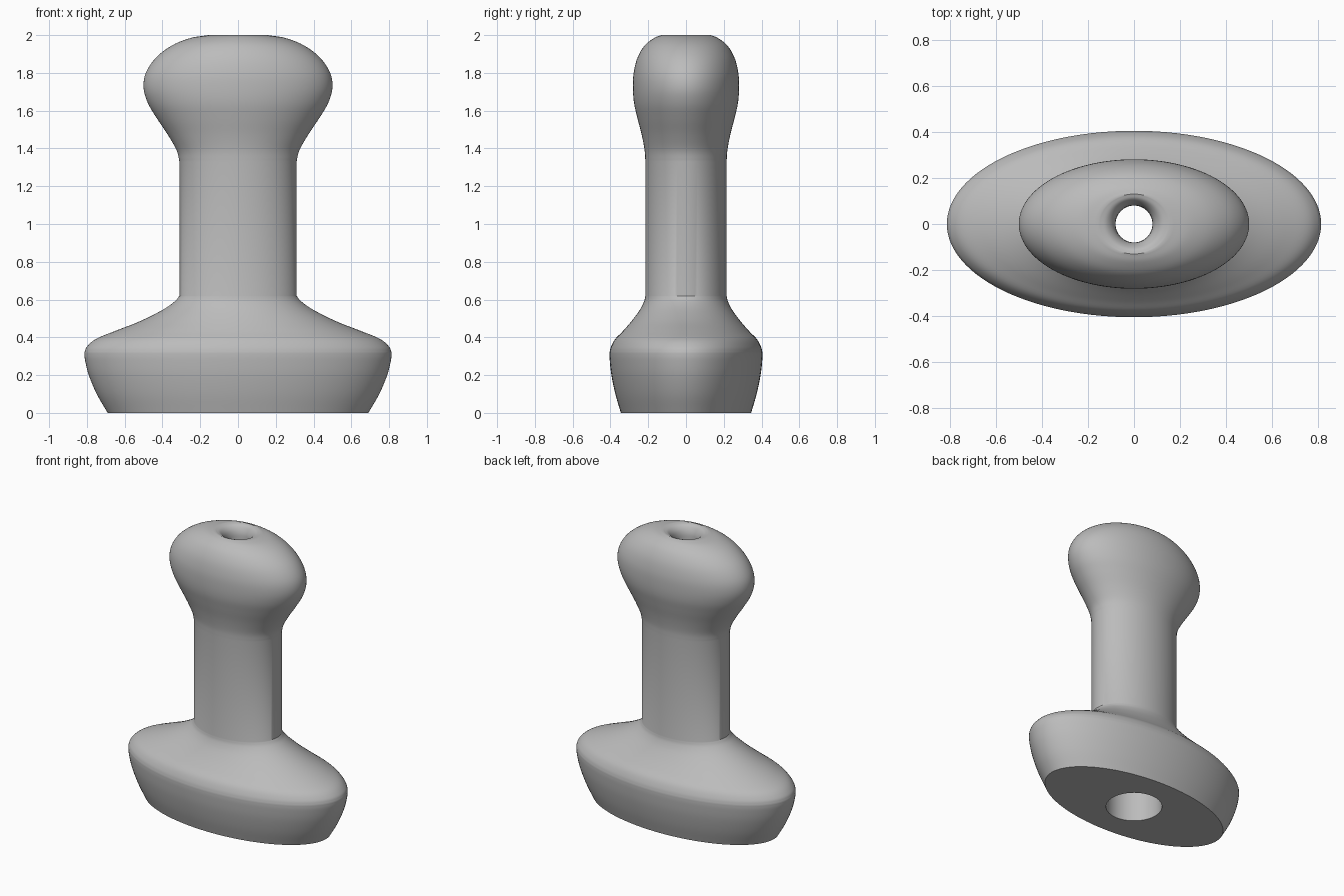
import bpy, bmesh, math
from mathutils import Vector

if "Cube" in bpy.data.objects:
    bpy.data.objects.remove(bpy.data.objects["Cube"], do_unlink=True)

SIDES = 112

# Material
grey = bpy.data.materials.new("plain grey")
grey.use_nodes = True
colour = (0.5, 0.5, 0.5, 1)
grey.diffuse_color = colour
grey.node_tree.nodes["Principled BSDF"].inputs["Base Color"].default_value = colour


def smooth_chain(points, steps=5):
    """Curve through (half width, half depth, height) points."""
    p = [Vector(q) for q in points]
    p = [2 * p[0] - p[1]] + p + [2 * p[-1] - p[-2]]
    out = []
    for a, b, c, d in zip(p, p[1:], p[2:], p[3:]):
        for i in range(steps):
            t = i / steps
            out.append(0.5 * (2 * b + (c - a) * t + (2 * a - 5 * b + 4 * c - d) * t**2
                              + (3 * b - a - 3 * c + d) * t**3))
    return out + [p[-2]]


# Elliptical sections from the foot up to the rim, then down the bore
foot = [(.69, .345, 0), (.748, .374, .1), (.79, .395, .2), (.81, .404, .28), (.813, .405, .32)]
shoulder = [(.813, .405, .32), (.80, .397, .35), (.755, .376, .39), (.66, .337, .43),
            (.52, .289, .485), (.40, .245, .545), (.335, .222, .59), (.31, .215, .62)]
head = [(.31, .215, 1.33), (.325, .219, 1.39), (.37, .234, 1.47), (.43, .257, 1.56),
        (.477, .275, 1.64), (.5, .281, 1.72), (.488, .277, 1.80), (.435, .257, 1.88),
        (.35, .219, 1.945), (.25, .168, 1.985), (.155, .13, 2)]
lip = [(.155, .13, 2), (.12, .11, 1.992), (.095, .094, 1.97), (.083, .083, 1.94), (.08, .08, 1.9)]
bore = [(.08, .08, 1.75), (.18, .18, 1.6), (.18, .18, 0)]

rings = (smooth_chain(foot) + smooth_chain(shoulder)[1:] + smooth_chain(head)
         + smooth_chain(lip)[1:] + bore)

# Loft the sections into one closed body
bm = bmesh.new()
loops = []
for rx, ry, z in rings:
    angles = [2 * math.pi * i / SIDES for i in range(SIDES)]
    loops.append([bm.verts.new((rx * math.cos(a), ry * math.sin(a), z)) for a in angles])
for low, high in zip(loops, loops[1:] + loops[:1]):
    for i in range(SIDES):
        j = (i + 1) % SIDES
        bm.faces.new((low[i], low[j], high[j], high[i]))
bmesh.ops.recalc_face_normals(bm, faces=bm.faces)

mesh = bpy.data.meshes.new("knob_handle")
bm.to_mesh(mesh)
bm.free()
mesh.materials.append(grey)
handle = bpy.data.objects.new("knob_handle", mesh)
bpy.context.collection.objects.link(handle)
bpy.context.view_layer.objects.active = handle
handle.select_set(True)
bpy.ops.object.shade_smooth_by_angle(angle=math.radians(35))
